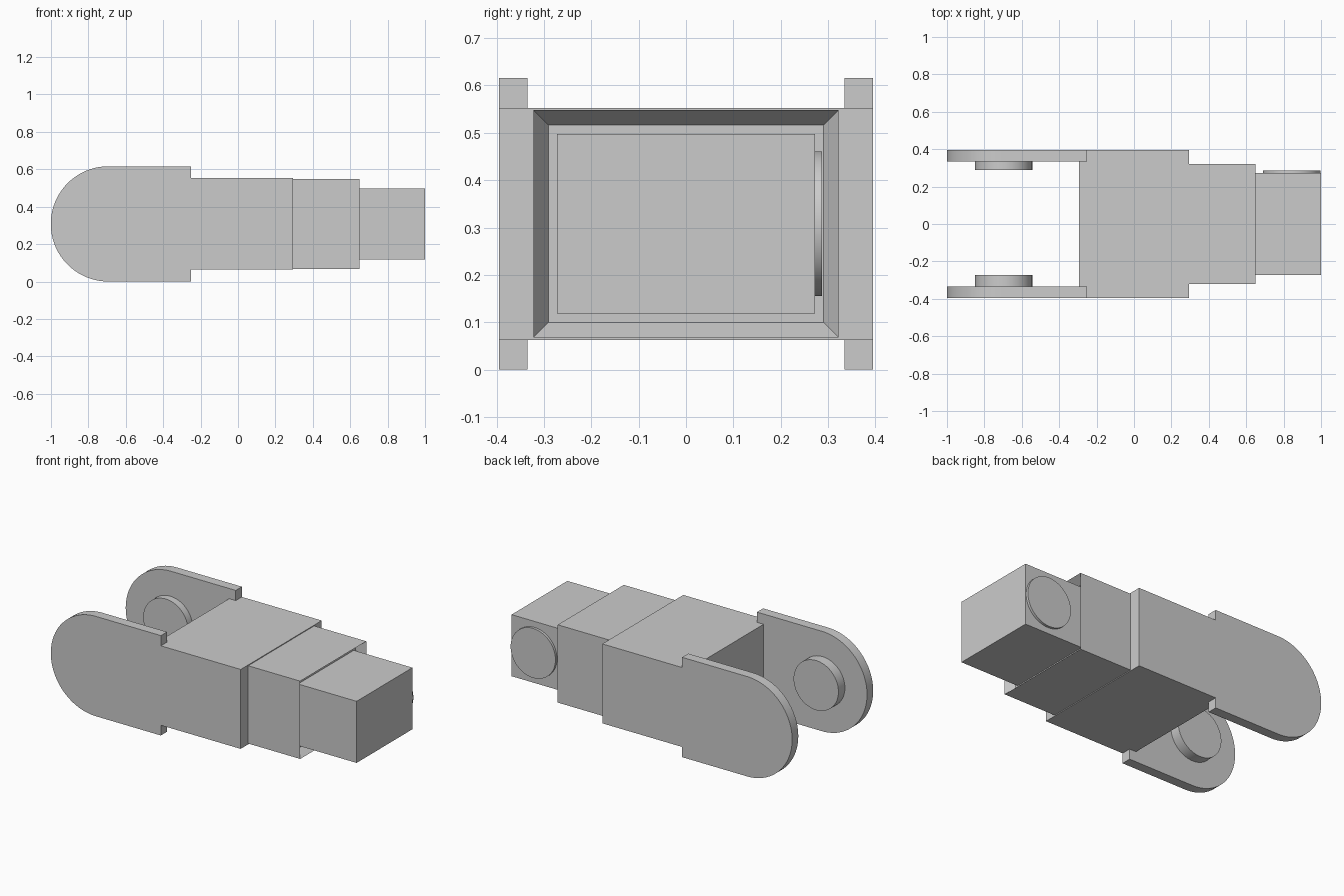
import bpy, bmesh
from math import sin, cos, pi
from mathutils import Matrix

cube = bpy.data.objects.get("Cube")
if cube:
    bpy.data.objects.remove(cube, do_unlink=True)

grey = bpy.data.materials.new("plain grey")
grey.use_nodes = True
COLOUR = (0.6, 0.6, 0.6, 1)
grey.diffuse_color = COLOUR
grey.node_tree.nodes["Principled BSDF"].inputs["Base Color"].default_value = COLOUR

MID_Z = 0.308
PIVOT_X = -0.693


def finish(name, bm, smooth=False):
    bmesh.ops.recalc_face_normals(bm, faces=bm.faces)
    mesh = bpy.data.meshes.new(name)
    bm.to_mesh(mesh)
    bm.free()
    mesh.materials.append(grey)
    obj = bpy.data.objects.new(name, mesh)
    bpy.context.collection.objects.link(obj)
    if smooth:
        bpy.ops.object.select_all(action="DESELECT")
        obj.select_set(True)
        bpy.context.view_layer.objects.active = obj
        bpy.ops.object.shade_smooth_by_angle(angle=pi / 6)
    return obj


def box_mesh(x0, x1, half_y, half_z):
    bm = bmesh.new()
    bmesh.ops.create_cube(bm, size=1)
    bmesh.ops.scale(bm, vec=(x1 - x0, 2 * half_y, 2 * half_z), verts=bm.verts)
    bmesh.ops.translate(bm, vec=((x0 + x1) / 2, 0, MID_Z), verts=bm.verts)
    return bm


def disc(name, x, y0, y1, radius=0.153):
    bm = bmesh.new()
    bmesh.ops.create_cone(bm, cap_ends=True, segments=64, radius1=radius,
                          radius2=radius, depth=y1 - y0)
    bmesh.ops.rotate(bm, matrix=Matrix.Rotation(pi / 2, 3, "X"), verts=bm.verts)
    bmesh.ops.translate(bm, vec=(x, (y0 + y1) / 2, MID_Z), verts=bm.verts)
    finish(name, bm, True)


def side_plate(name, y0, y1):
    # Rounded fork arm that steps down into the side of the main block
    r, step = MID_Z, 0.245
    arc = [(PIVOT_X + r * cos(a), r * sin(a))
           for a in (pi / 2 + pi * i / 48 for i in range(49))]
    steps = [(-0.25, -r), (-0.25, -step), (0.295, -step),
             (0.295, step), (-0.25, step), (-0.25, r)]
    bm = bmesh.new()
    face = bm.faces.new([bm.verts.new((x, y0, MID_Z + z)) for x, z in arc + steps])
    ext = bmesh.ops.extrude_face_region(bm, geom=[face])
    moved = [v for v in ext["geom"] if isinstance(v, bmesh.types.BMVert)]
    bmesh.ops.translate(bm, vec=(0, y1 - y0, 0), verts=moved)
    finish(name, bm, True)


# Main block between the fork arms
finish("main_block", box_mesh(-0.295, 0.295, 0.335, 0.245))
side_plate("front_fork_arm", -0.395, -0.335)
side_plate("back_fork_arm", 0.335, 0.395)

# Middle sleeve with a shallow socket around the end block
bm = box_mesh(0.29, 0.65, 0.322, 0.24)
end = max(bm.faces, key=lambda f: f.calc_center_median().x)
bmesh.ops.inset_region(bm, faces=[end], thickness=0.045)
bmesh.ops.translate(bm, vec=(-0.05, 0, 0), verts=end.verts)
finish("middle_sleeve", bm)

finish("end_block", box_mesh(0.59, 1.0, 0.272, 0.19))

# Round bosses
disc("end_disc", 0.843, 0.27, 0.287)
disc("front_pin", -0.697, -0.336, -0.272)
disc("back_pin", -0.697, 0.29, 0.336)
